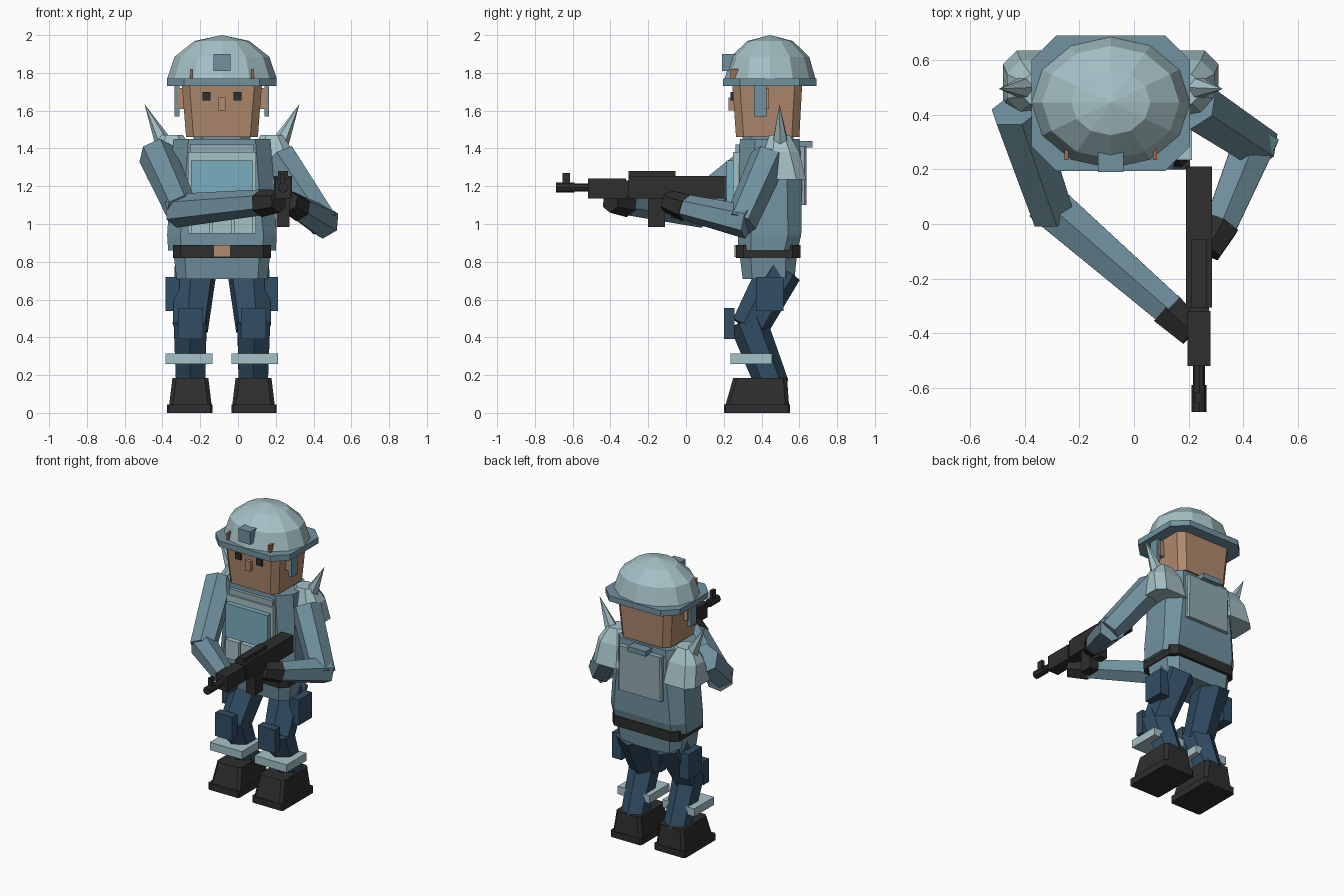
import bpy, bmesh, math
from mathutils import Vector, Matrix

if "Cube" in bpy.data.objects:
    bpy.data.objects.remove(bpy.data.objects["Cube"], do_unlink=True)

CX = -0.085   # body's own centre line
CY = 0.445


def material(name, r, g, b):
    lin = [(c / 255 / 12.92) if c < 10 else ((c / 255 + 0.055) / 1.055) ** 2.4 for c in (r, g, b)]
    m = bpy.data.materials.new(name)
    m.use_nodes = True
    m.diffuse_color = (*lin, 1)
    m.node_tree.nodes["Principled BSDF"].inputs["Base Color"].default_value = (*lin, 1)
    return m


PALE = material("pale teal", 165, 193, 198)
SLATE = material("slate blue", 113, 146, 160)
PANEL = material("chest blue", 122, 173, 191)
GREY = material("grey teal", 146, 170, 176)
NAVY = material("navy", 50, 78, 101)
DARK = material("charcoal", 46, 46, 47)
SKIN = material("skin", 176, 138, 110)
STRAP = material("strap brown", 165, 108, 72)


def finish(name, bm, mat):
    bmesh.ops.recalc_face_normals(bm, faces=bm.faces[:])
    me = bpy.data.meshes.new(name)
    bm.to_mesh(me)
    bm.free()
    me.materials.append(mat)
    ob = bpy.data.objects.new(name, me)
    bpy.context.collection.objects.link(ob)
    return ob


def box(name, xs, ys, zs, mat):
    """Box from its x, y and z ranges."""
    bm = bmesh.new()
    size = [abs(r[1] - r[0]) for r in (xs, ys, zs)]
    mid = [(r[1] + r[0]) / 2 for r in (xs, ys, zs)]
    bmesh.ops.create_cube(bm, size=1, matrix=Matrix.Translation(mid) @ Matrix.Diagonal((*size, 1)))
    return finish(name, bm, mat)


def loft(name, rings, mat, cx=CX):
    """Stack of rectangles with cut corners: (z, half width, y front, y back, cut)."""
    bm = bmesh.new()
    loops = []
    for z, w, y0, y1, c in rings:
        pts = [(-w + c, y0), (w - c, y0), (w, y0 + c), (w, y1 - c),
               (w - c, y1), (-w + c, y1), (-w, y1 - c), (-w, y0 + c)]
        loops.append([bm.verts.new((cx + x, y, z)) for x, y in pts])
    for a, b in zip(loops, loops[1:]):
        for i in range(8):
            j = (i + 1) % 8
            bm.faces.new((a[i], a[j], b[j], b[i]))
    bm.faces.new(loops[0])
    bm.faces.new(loops[-1])
    return finish(name, bm, mat)


def limb(name, a, b, r1, r2, mat, sides=6):
    """Faceted rod from a to b."""
    a, b = Vector(a), Vector(b)
    d = b - a
    bm = bmesh.new()
    m = Matrix.Translation((a + b) / 2) @ d.to_track_quat('Z', 'Y').to_matrix().to_4x4()
    bmesh.ops.create_cone(bm, cap_ends=True, segments=sides, radius1=r1, radius2=r2,
                          depth=d.length, matrix=m)
    return finish(name, bm, mat)


# Helmet dome: upper half of a 12-sided ball
bm = bmesh.new()
bmesh.ops.create_uvsphere(bm, u_segments=12, v_segments=6, radius=1)
bmesh.ops.delete(bm, geom=[v for v in bm.verts if v.co.z < -0.01], context='VERTS')
bmesh.ops.holes_fill(bm, edges=[e for e in bm.edges if e.is_boundary], sides=0)
bmesh.ops.transform(bm, verts=bm.verts[:],
                    matrix=Matrix.Translation((CX, CY, 1.77)) @ Matrix.Diagonal((0.29, 0.24, 0.23, 1)))
finish("helmet_dome", bm, PALE)
loft("helmet_brim", [(1.73, 0.29, 0.195, 0.69, 0.09), (1.77, 0.29, 0.195, 0.69, 0.09)], SLATE)
box("helmet_mount", (CX - 0.046, CX + 0.046), (0.19, 0.3), (1.81, 1.9), SLATE)

# Head and face
loft("head", [(1.46, 0.19, 0.265, 0.6, 0.04), (1.74, 0.212, 0.245, 0.615, 0.04)], SKIN)
box("nose", (CX - 0.02, CX + 0.02), (0.225, 0.28), (1.6, 1.67), SKIN)
box("neck", (CX - 0.08, CX + 0.08), (0.36, 0.52), (1.4, 1.48), SKIN)
loft("collar", [(1.43, 0.15, 0.3, 0.57, 0.05), (1.465, 0.15, 0.3, 0.57, 0.05)], SLATE)

# Torso, belt and hips
loft("torso", [(0.86, 0.285, 0.275, 0.59, 0.07), (0.94, 0.29, 0.275, 0.61, 0.07),
               (1.25, 0.272, 0.28, 0.615, 0.08), (1.45, 0.257, 0.285, 0.6, 0.08)], SLATE)
loft("hips", [(0.71, 0.24, 0.3, 0.575, 0.05), (0.87, 0.26, 0.28, 0.59, 0.06)], SLATE)
loft("belt", [(0.82, 0.26, 0.265, 0.605, 0.04), (0.89, 0.26, 0.265, 0.605, 0.04)], DARK)
box("buckle", (CX - 0.045, CX + 0.045), (0.257, 0.3), (0.825, 0.89), SKIN)

# Vest front and back
box("vest_plate", (CX - 0.18, CX + 0.18), (0.25, 0.32), (0.95, 1.38), PALE)
box("vest_top_band", (CX - 0.17, CX + 0.17), (0.262, 0.32), (1.38, 1.42), GREY)
box("chest_panel", (CX - 0.163, CX + 0.163), (0.215, 0.27), (1.1, 1.335), PANEL)
for i in (-1, 0, 1):
    x = CX + i * 0.115
    box("vest_pouch", (x - 0.05, x + 0.05), (0.22, 0.27), (0.95, 1.08), PALE)
loft("back_panel", [(1.1, 0.17, 0.57, 0.638, 0.01), (1.41, 0.165, 0.57, 0.638, 0.01)], GREY)
box("back_handle", (CX - 0.07, CX + 0.07), (0.58, 0.67), (1.405, 1.44), SLATE)

# Paired parts
for s, side in ((-1, "right"), (1, "left")):
    def at(off):
        return CX + s * off

    box(side + "_eye", (at(0.06), at(0.104)), (0.236, 0.26), (1.655, 1.7), DARK)
    box(side + "_ear", (at(0.19), at(0.235)), (0.36, 0.44), (1.61, 1.72), SKIN)
    box(side + "_helmet_strap", (at(0.225), at(0.25)), (0.36, 0.425), (1.57, 1.74), SLATE)
    box(side + "_helmet_clip", (at(0.155), at(0.17)), (0.235, 0.3), (1.77, 1.82), STRAP)

    # Shoulder pad with spike
    loft(side + "_shoulder_pad", [(1.235, 0.13, 0.37, 0.635, 0.05), (1.38, 0.115, 0.41, 0.6, 0.05),
                                  (1.47, 0.06, 0.44, 0.55, 0.03)], PALE, at(0.265))
    limb(side + "_shoulder_spike", (at(0.29), 0.5, 1.39), (at(0.41), 0.495, 1.635), 0.055, 0, PALE)

    # Leg, from hip through bent knee to ankle
    hip, knee, ankle = (at(0.14), 0.5, 0.76), (at(0.168), 0.335, 0.45), (at(0.165), 0.46, 0.14)
    limb(side + "_thigh", hip, knee, 0.118, 0.1, NAVY)
    limb(side + "_shin", (at(0.168), 0.325, 0.49), ankle, 0.1, 0.088, NAVY)
    box(side + "_thigh_pocket", (at(0.225), at(0.298)), (0.37, 0.515), (0.54, 0.72), NAVY)
    box(side + "_knee_pad", (at(0.1), at(0.232)), (0.2, 0.258), (0.39, 0.555), NAVY)
    box(side + "_ankle_band", (at(0.05), at(0.298)), (0.235, 0.455), (0.26, 0.315), PALE)
    loft(side + "_boot_sole", [(0, 0.12, 0.2, 0.55, 0.01), (0.045, 0.12, 0.2, 0.55, 0.01)], DARK, at(0.17))
    loft(side + "_boot", [(0.045, 0.112, 0.21, 0.545, 0.02), (0.185, 0.095, 0.25, 0.535, 0.02)],
         DARK, at(0.167))

# Right arm reaches across to the barrel guard
limb("right_upper_arm", (-0.43, 0.42, 1.37), (-0.3, 0.04, 1.08), 0.1, 0.088, SLATE)
limb("right_forearm", (-0.33, 0.085, 1.07), (0.13, -0.315, 1.115), 0.09, 0.068, SLATE)
limb("right_glove", (0.12, -0.31, 1.11), (0.215, -0.4, 1.12), 0.074, 0.06, DARK)

# Left arm bends back to the trigger
limb("left_upper_arm", (0.22, 0.44, 1.35), (0.455, 0.285, 1.0), 0.1, 0.088, SLATE)
limb("left_forearm", (0.455, 0.33, 1.01), (0.315, -0.01, 1.09), 0.09, 0.068, SLATE)
limb("left_glove", (0.32, 0.0, 1.085), (0.265, -0.1, 1.12), 0.074, 0.06, DARK)

# Rifle
GX = 0.238
for name, w, ys, zs in (
        ("rifle_body", 0.048, (-0.305, 0.21), (1.135, 1.255)),
        ("rifle_rail", 0.027, (-0.305, -0.055), (1.25, 1.28)),
        ("rifle_guard", 0.042, (-0.52, -0.318), (1.135, 1.24)),
        ("rifle_guard_joint", 0.036, (-0.33, -0.3), (1.145, 1.23)),
        ("rifle_magazine", 0.035, (-0.2, -0.11), (0.985, 1.15)),
        ("rifle_grip", 0.03, (-0.08, -0.02), (1.03, 1.15)),
        ("rifle_front_sight", 0.012, (-0.655, -0.615), (1.2, 1.27))):
    box(name, (GX - w, GX + w), ys, zs, DARK)
limb("rifle_barrel", (GX, -0.5, 1.193), (GX, -0.685, 1.193), 0.022, 0.022, DARK, 8)
limb("rifle_muzzle", (GX, -0.59, 1.193), (GX, -0.688, 1.193), 0.027, 0.027, DARK, 8)
